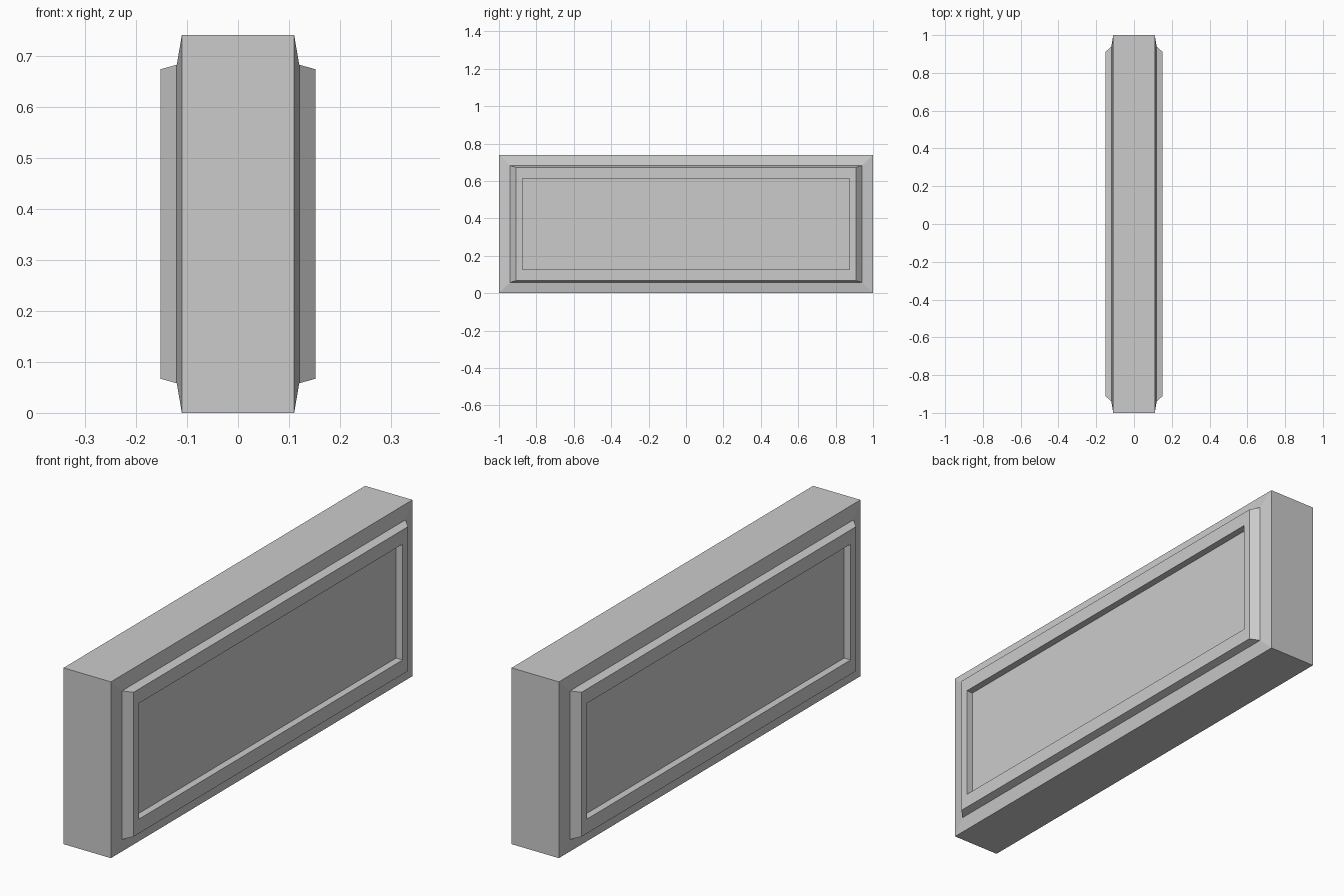
import bpy
import bmesh

if "Cube" in bpy.data.objects:
    bpy.data.objects.remove(bpy.data.objects["Cube"])

# Rectangular ring steps on the +x half: (x, half length in y, half height in z)
MID_Z = 0.37
STEPS = [
    (0.11, 1.0, 0.37),       # slab edge
    (0.12, 0.94, 0.312),     # sloped border
    (0.152, 0.91, 0.303),    # raised frame outer edge
    (0.152, 0.875, 0.243),   # raised frame inner edge
    (0.122, 0.875, 0.243),   # recessed panel
]


def ring(bm, x, hy, hz):
    corners = ((-1, -1), (1, -1), (1, 1), (-1, 1))
    return [bm.verts.new((x, sy * hy, MID_Z + sz * hz)) for sy, sz in corners]


# Slab with a framed panel on both broad sides
bm = bmesh.new()
profile = [(-x, hy, hz) for x, hy, hz in reversed(STEPS)] + STEPS
rings = [ring(bm, *step) for step in profile]
for a, b in zip(rings, rings[1:]):
    for i in range(4):
        j = (i + 1) % 4
        bm.faces.new((a[i], a[j], b[j], b[i]))
bm.faces.new(rings[0])
bm.faces.new(rings[-1])
bmesh.ops.recalc_face_normals(bm, faces=bm.faces)

mesh = bpy.data.meshes.new("panelled_slab")
bm.to_mesh(mesh)
bm.free()
bpy.context.collection.objects.link(bpy.data.objects.new("panelled_slab", mesh))
